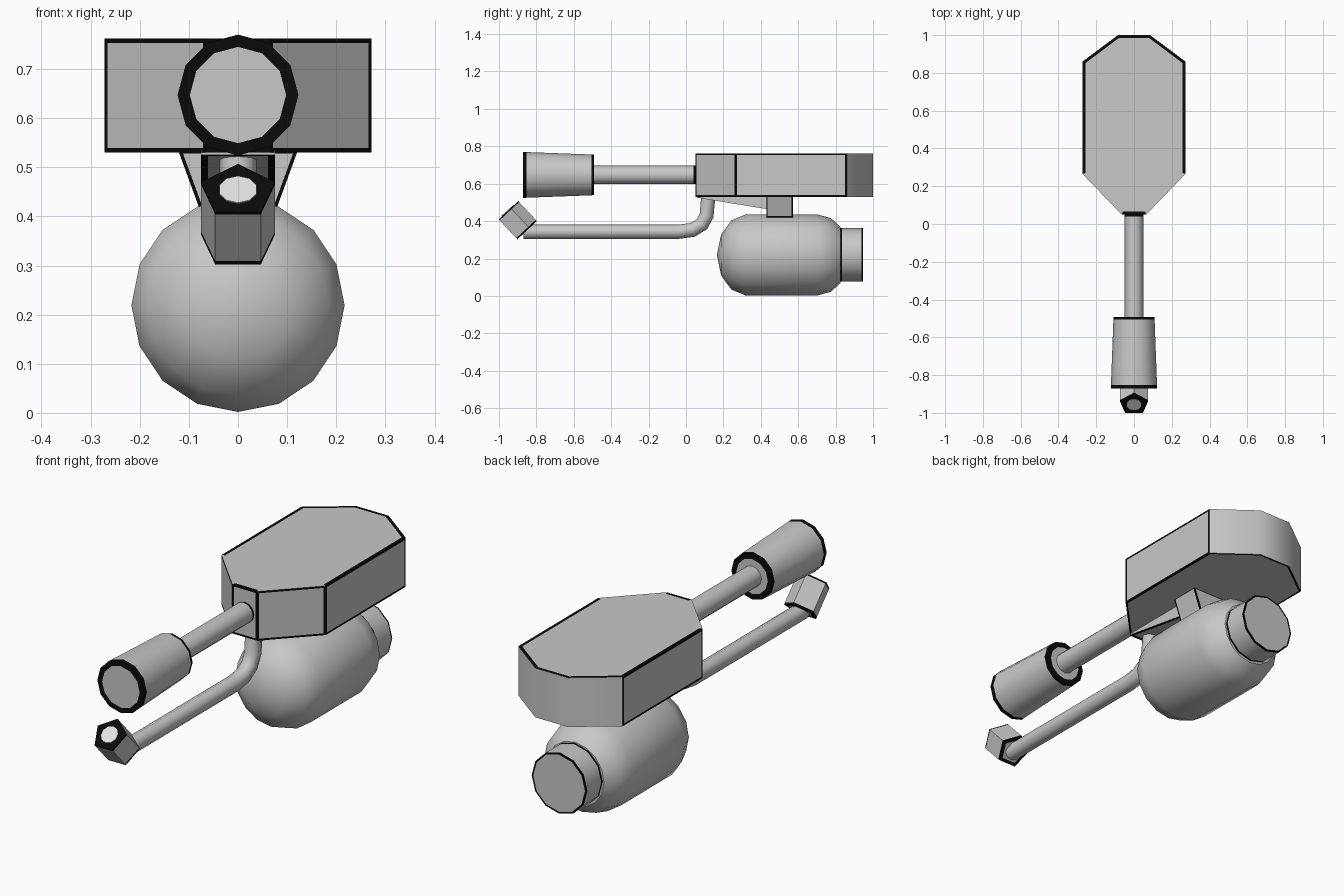
import bpy, bmesh, math
from mathutils import Vector

if "Cube" in bpy.data.objects:
    bpy.data.objects.remove(bpy.data.objects["Cube"])


def material(name, rgb):
    m = bpy.data.materials.new(name)
    m.diffuse_color = (*rgb, 1)
    m.use_nodes = True
    m.node_tree.nodes["Principled BSDF"].inputs["Base Color"].default_value = m.diffuse_color
    return m


MATS = [material("light_grey", (0.58, 0.58, 0.58)),
        material("black_edge", (0.003, 0.003, 0.003)),
        material("pale_opening", (0.78, 0.78, 0.78))]


def finish(bm, name, angle=40):
    bmesh.ops.remove_doubles(bm, verts=bm.verts, dist=1e-5)
    bmesh.ops.recalc_face_normals(bm, faces=bm.faces)
    me = bpy.data.meshes.new(name)
    bm.to_mesh(me)
    bm.free()
    ob = bpy.data.objects.new(name, me)
    bpy.context.collection.objects.link(ob)
    for m in MATS:
        me.materials.append(m)
    bpy.ops.object.select_all(action='DESELECT')
    ob.select_set(True)
    bpy.context.view_layer.objects.active = ob
    bpy.ops.object.shade_smooth_by_angle(angle=math.radians(angle))
    return ob


def bridge(bm, a, b, mat):
    n = len(a)
    for i in range(n):
        j = (i + 1) % n
        quad = (a[i], a[j], b[j], b[i])
        bm.faces.new(list(dict.fromkeys(quad))).material_index = mat


def lathe(name, profile, colours, sides, origin=(0, 0, 0), axis=(0, 1, 0)):
    """Turned part: profile of (distance, radius), one colour per segment."""
    bm = bmesh.new()
    o, ax = Vector(origin), Vector(axis).normalized()
    u = Vector((1, 0, 0))
    v = u.cross(ax)
    if v.z < 0:
        v = -v
    prev = None
    for k, (s, r) in enumerate(profile):
        if r == 0:
            ring = [bm.verts.new(o + ax * s)] * sides
        else:
            ring = [bm.verts.new(o + ax * s + r * (u * math.sin(t) + v * math.cos(t)))
                    for t in (2 * math.pi * i / sides for i in range(sides))]
        if prev:
            bridge(bm, prev, ring, colours[k - 1])
        prev = ring
    return finish(bm, name)


def prism(bottom, top):
    bm = bmesh.new()
    a = [bm.verts.new(p) for p in bottom]
    b = [bm.verts.new(p) for p in top]
    bm.faces.new(a)
    bm.faces.new(b)
    bridge(bm, a, b, 0)
    bmesh.ops.recalc_face_normals(bm, faces=bm.faces)
    return bm


def outline(bm, faces, width):
    """Inset faces and make the border strips black; returns the strips."""
    strips = bmesh.ops.inset_individual(bm, faces=faces, thickness=width,
                                        use_even_offset=True)["faces"]
    for f in strips:
        f.material_index = 1
    return strips


# Main body: long eight-sided slab with dark edges
half = [(0.065, 0.05), (0.272, 0.265), (0.272, 0.86), (0.085, 1.0)]
plan = half + [(-x, y) for x, y in reversed(half)]
bm = prism([(x, y, 0.53) for x, y in plan], [(x, y, 0.762) for x, y in plan])
top = [f for f in bm.faces if f.normal.z > 0.9]
others = [f for f in bm.faces if f.normal.z < 0.9 and f.normal.y < 0.3]
outline(bm, others, 0.009)
for f in outline(bm, top, 0.015):
    if 0.07 < f.calc_center_median().y < 0.26:
        f.material_index = 0
finish(bm, "body")

# Upper barrel and its sleeve
lathe("barrel", [(-0.5, 0.049), (0.04, 0.049), (0.06, 0.049)], [0, 1], 12, (0, 0, 0.647))
lathe("barrel_sleeve",
      [(-0.872, 0), (-0.872, 0.098), (-0.872, 0.123), (-0.852, 0.122),
       (-0.505, 0.109), (-0.492, 0.108), (-0.492, 0.082), (-0.492, 0)],
      [0, 1, 1, 0, 1, 1, 0], 12, (0, 0, 0.647))

# Tank under the body, with end cap
lathe("tank", [(0.165, 0), (0.188, 0.11), (0.243, 0.185), (0.32, 0.217), (0.70, 0.217),
               (0.775, 0.197), (0.825, 0.15), (0.83, 0)], [0] * 7, 16, (0, 0, 0.219))
lathe("tank_cap", [(0.81, 0.143), (0.825, 0.143), (0.835, 0.143), (0.938, 0.143),
                   (0.945, 0.143), (0.945, 0.135), (0.945, 0)],
      [0, 1, 0, 1, 1, 0], 12, (0, 0, 0.221))

# Tapered mount between body and tank
corners = [(-1, 0.43), (1, 0.43), (1, 0.572), (-1, 0.572)]
bm = prism([(x * 0.08, y, 0.42) for x, y in corners],
           [(x * 0.122, y, 0.535) for x, y in corners])
outline(bm, list(bm.faces), 0.007)
finish(bm, "mount_block")

# Wedge running forward from the mount
side = [(0.06, 0.535), (0.06, 0.525), (0.44, 0.463), (0.44, 0.535)]
bm = prism([(-0.075, y, z) for y, z in side], [(0.075, y, z) for y, z in side])
outline(bm, [f for f in bm.faces if f.normal.z < -0.5], 0.014)
finish(bm, "mount_wedge")

# Bent lower pipe
path = [(-0.87, 0.343), (-0.04, 0.343), (0.035, 0.353), (0.085, 0.383),
        (0.11, 0.43), (0.12, 0.54)]
pts = [Vector((0, y, z)) for y, z in path]
bm = bmesh.new()
prev = None
for i, p in enumerate(pts):
    d0 = (pts[i] - pts[i - 1]).normalized() if i else (pts[1] - p).normalized()
    d1 = (pts[i + 1] - p).normalized() if i + 1 < len(pts) else d0
    n = Vector((1, 0, 0)).cross((d0 + d1).normalized())
    ring = [bm.verts.new(p + 0.038 * (Vector((math.cos(t), 0, 0)) + n * math.sin(t)))
            for t in (math.pi * k / 4 for k in range(8))]
    if prev:
        bridge(bm, prev, ring, 0)
    else:
        bm.faces.new(ring)
    prev = ring
bm.faces.new(prev)
finish(bm, "lower_pipe", 50)

# Five-sided tilted tip and its pale opening
back, front = Vector((0, -0.855, 0.346)), Vector((0, -0.955, 0.453))
L = (front - back).length
lathe("pipe_tip", [(0, 0), (0, 0.06), (0, 0.079), (0.009, 0.079), (L - 0.007, 0.079),
                   (L, 0.079), (L, 0)], [0, 1, 1, 0, 1, 1], 5, back, front - back)
lathe("tip_opening", [(L - 0.002, 0.04), (L + 0.003, 0.04), (L + 0.003, 0)],
      [2, 2], 10, back, front - back)
